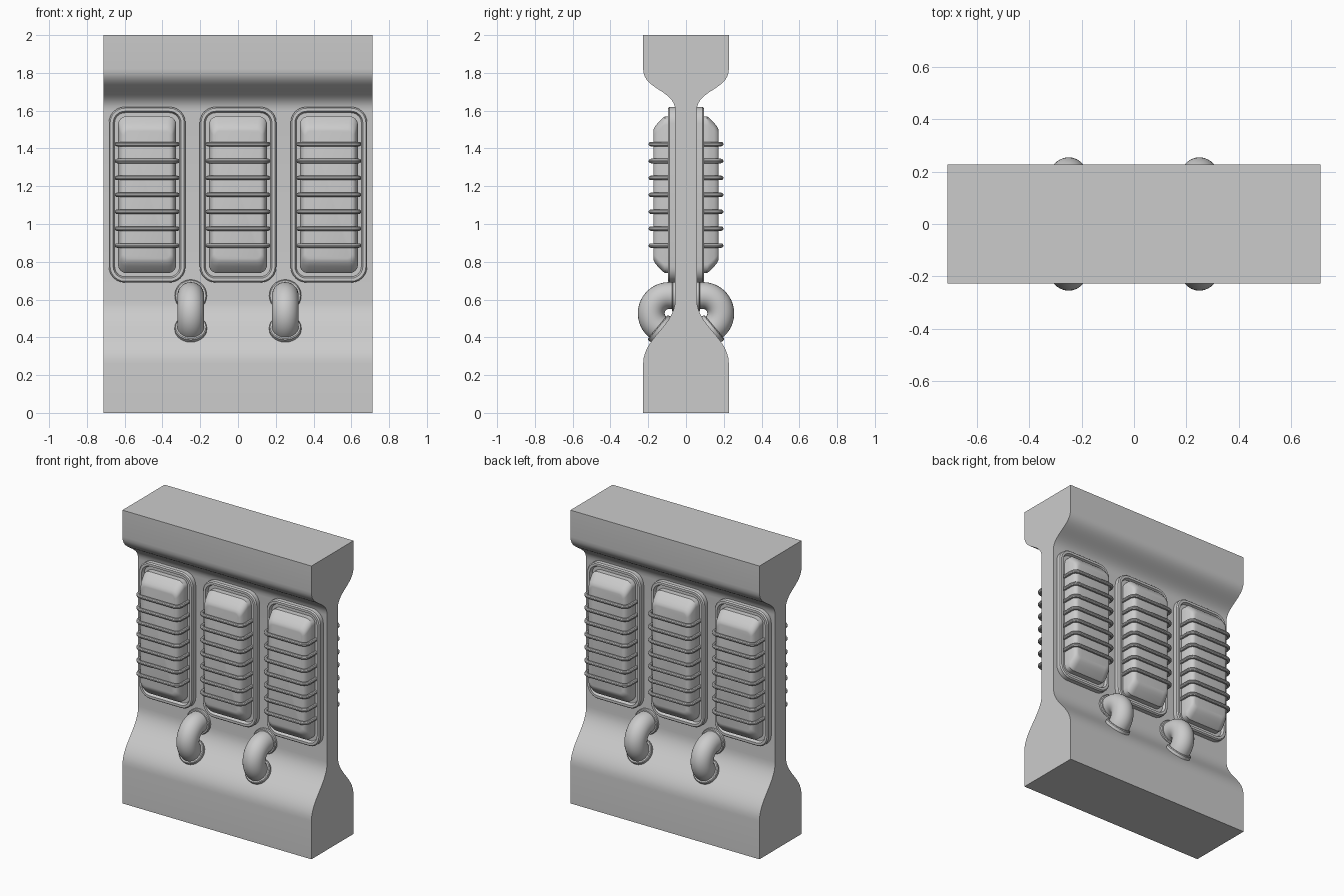
import bpy, bmesh
from math import sin, cos, pi, radians
from mathutils import Vector

if "Cube" in bpy.data.objects:
    bpy.data.objects.remove(bpy.data.objects["Cube"])


def loft(name, rings, mirror=True):
    """Skin a stack of equal-length rings and cap both ends."""
    bm = bmesh.new()
    vs = [[bm.verts.new(p) for p in r] for r in rings]
    n = len(vs[0])
    for a, b in zip(vs, vs[1:]):
        for i in range(n):
            j = (i + 1) % n
            bm.faces.new((a[i], a[j], b[j], b[i]))
    bm.faces.new(vs[0])
    bm.faces.new(vs[-1])
    bmesh.ops.recalc_face_normals(bm, faces=bm.faces)
    me = bpy.data.meshes.new(name)
    bm.to_mesh(me)
    bm.free()
    ob = bpy.data.objects.new(name, me)
    bpy.context.collection.objects.link(ob)
    if mirror:
        ob.modifiers.new("front_to_back", 'MIRROR').use_axis = (False, True, False)
    bpy.ops.object.select_all(action='DESELECT')
    bpy.context.view_layer.objects.active = ob
    ob.select_set(True)
    bpy.ops.object.shade_smooth_by_angle(angle=radians(32))
    return ob


def round_rect(cx, cz, hw, hh, r, y, seg=6):
    """Rounded rectangle ring in the xz plane, y is distance in front."""
    pts = []
    for k, (sx, sz) in enumerate(((1, 1), (-1, 1), (-1, -1), (1, -1))):
        for i in range(seg + 1):
            a = (k + i / seg) * pi / 2
            pts.append((cx + sx * (hw - r) + r * cos(a), -y,
                        cz + sz * (hh - r) + r * sin(a)))
    return pts


def sweep(name, path, radii, binormal, seg):
    """Round tube along a planar path."""
    path = [Vector(p) for p in path]
    b = Vector(binormal)
    rings = []
    for i, p in enumerate(path):
        t = (path[min(i + 1, len(path) - 1)] - path[max(i - 1, 0)]).normalized()
        s = t.cross(b)
        rings.append([p + radii[i] * (cos(2 * pi * k / seg) * b + sin(2 * pi * k / seg) * s)
                      for k in range(seg)])
    return loft(name, rings)


def bezier(p0, p1, p2, p3, n=14):
    out = []
    for i in range(n + 1):
        t = i / n
        u = 1 - t
        out.append(tuple(u**3 * a + 3 * u * u * t * b + 3 * u * t * t * c + t**3 * d
                         for a, b, c, d in zip(p0, p1, p2, p3)))
    return out


# Wall body: waisted profile extruded along x
half = [(0.227, 0)]
half += bezier((0.227, 0.26), (0.227, 0.40), (0.057, 0.46), (0.057, 0.60))
half += bezier((0.057, 1.60), (0.057, 1.71), (0.227, 1.71), (0.227, 1.82))
half += [(0.227, 2)]
outline = half + [(-y, z) for y, z in reversed(half)]
loft("wall_body", [[(x, y, z) for y, z in outline] for x in (-0.713, 0.713)], mirror=False)

ZC = 1.155
for n, cx in enumerate((-0.481, 0, 0.481), 1):
    # Raised frame with a shallow recess
    frame = [(0.203, 0.465, 0.085, 0.04), (0.203, 0.465, 0.085, 0.087),
             (0.196, 0.458, 0.078, 0.095), (0.180, 0.442, 0.062, 0.095),
             (0.172, 0.434, 0.054, 0.076)]
    loft(f"panel_frame_{n}", [round_rect(cx, ZC, w, h, r, y) for w, h, r, y in frame])

    # Padded panel with sloped ends
    pad = [(0.154, 0.415, 0.045, 0.06), (0.154, 0.415, 0.045, 0.112),
           (0.152, 0.406, 0.045, 0.123), (0.146, 0.380, 0.042, 0.149),
           (0.139, 0.362, 0.038, 0.164), (0.130, 0.348, 0.032, 0.171),
           (0.120, 0.338, 0.025, 0.173)]
    loft(f"panel_pad_{n}", [round_rect(cx, ZC, w, h, r, y) for w, h, r, y in pad])

    # Ribs hooped over the pad
    for k in range(7):
        z = 0.886 + k * 0.0895
        arc = [(0.122 + 0.038 * cos(a), 0.148 + 0.038 * sin(a))
               for a in (i * pi / 12 for i in range(7))]
        side = [(0.16, 0.07)] + arc
        hoop = side + [(-x, y) for x, y in reversed(side)]
        sweep(f"panel_{n}_rib_{k + 1}", [(cx + x, -y, z) for x, y in hoop],
              [0.012] * len(hoop), (0, 0, 1), 10)

# Elbow pipes with a flange at each end
CY, CZ, R = 0.09, 0.527, 0.094
for side, x in (("left", -0.25), ("right", 0.25)):
    arc = [(CY + R * cos(a), CZ + R * sin(a))
           for a in (radians(90 - 140 * i / 24) for i in range(25))]
    d = Vector((-sin(radians(50)), -cos(radians(50))))
    end = Vector(arc[-1])
    path = [(0.03, CZ + R)] + arc + [tuple(end + d * 0.06)]
    sweep(f"{side}_pipe", [(x, -y, z) for y, z in path], [0.071] * len(path), (1, 0, 0), 28)

    rad = [0.085, 0.085, 0.080]
    top = [(x, -y, CZ + R) for y in (0.04, 0.070, 0.075)]
    sweep(f"{side}_pipe_top_flange", top, rad, (1, 0, 0), 28)
    low = [end + d * s for s in (0.04, 0.005, 0.0)]
    sweep(f"{side}_pipe_low_flange", [(x, -p.x, p.y) for p in low], rad, (1, 0, 0), 28)
